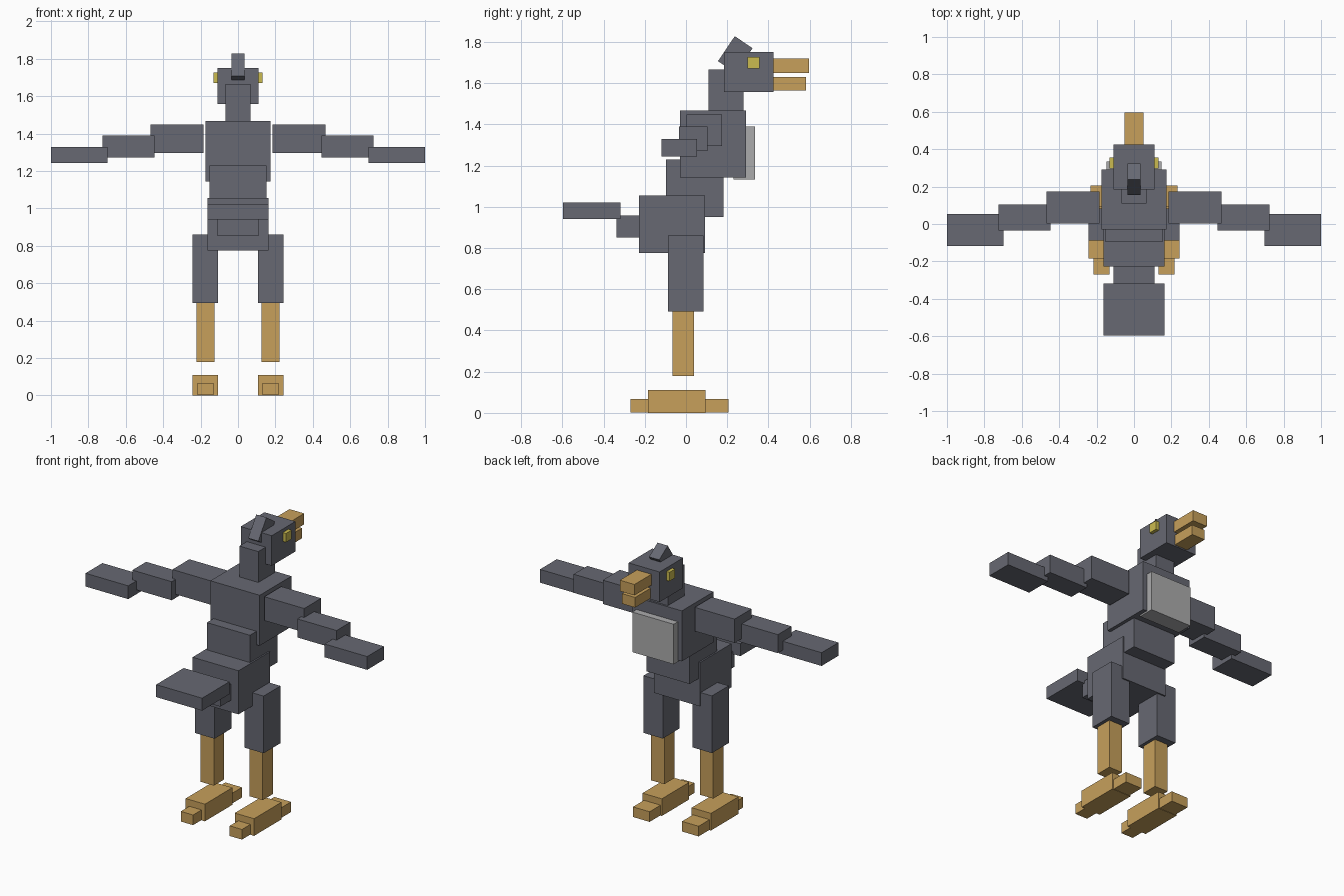
import bpy
import math

if "Cube" in bpy.data.objects:
    bpy.data.objects.remove(bpy.data.objects["Cube"])


def material(name, r, g, b):
    m = bpy.data.materials.new(name)
    m.diffuse_color = (r, g, b, 1)
    m.use_nodes = True
    m.node_tree.nodes["Principled BSDF"].inputs["Base Color"].default_value = m.diffuse_color
    return m


slate = material("slate_grey", 0.135, 0.14, 0.17)
ochre = material("ochre", 0.57, 0.35, 0.105)
yellow = material("yellow", 0.60, 0.50, 0.08)
pale = material("pale_grey", 0.41, 0.41, 0.415)


def box(name, mat, x, y, z, tilt=0):
    """Box from (min, max) ranges, optionally tilted about the x axis."""
    bpy.ops.mesh.primitive_cube_add(
        size=1, location=[sum(r) / 2 for r in (x, y, z)], rotation=(tilt, 0, 0))
    ob = bpy.context.object
    ob.name = name
    ob.scale = [r[1] - r[0] for r in (x, y, z)]
    ob.data.materials.append(mat)
    return ob


def centred(name, mat, half, y, z, tilt=0):
    return box(name, mat, (-half, half), y, z, tilt)


def pair(name, mat, x, y, z):
    box(name + "_right", mat, x, y, z)
    box(name + "_left", mat, (-x[1], -x[0]), y, z)


# Head, beak and crest
centred("head", slate, 0.11, (0.185, 0.425), (1.557, 1.75))
centred("upper_beak", ochre, 0.052, (0.42, 0.597), (1.65, 1.72))
centred("lower_beak", ochre, 0.047, (0.42, 0.583), (1.565, 1.63))
centred("crest", slate, 0.036, (0.187, 0.291), (1.665, 1.811), math.radians(-34))
pair("eye", yellow, (0.10, 0.132), (0.298, 0.356), (1.67, 1.727))

# Body
centred("neck", slate, 0.067, (0.11, 0.28), (1.42, 1.665))
centred("chest", slate, 0.175, (-0.03, 0.292), (1.143, 1.467))
centred("breast_plate", pale, 0.147, (0.23, 0.335), (1.133, 1.39))
centred("abdomen", slate, 0.153, (-0.097, 0.182), (0.95, 1.23))
centred("pelvis", slate, 0.163, (-0.228, 0.093), (0.775, 1.055))

# Tail
centred("tail_base", slate, 0.11, (-0.337, -0.2), (0.852, 0.957))
centred("tail_fan", slate, 0.163, (-0.597, -0.318), (0.94, 1.02))

# Wings
pair("upper_wing", slate, (0.185, 0.468), (0.003, 0.175), (1.295, 1.448))
pair("middle_wing", slate, (0.446, 0.725), (-0.035, 0.104), (1.271, 1.39))
pair("wing_tip", slate, (0.697, 1.0), (-0.118, 0.053), (1.243, 1.328))

# Legs and feet
pair("thigh", slate, (0.106, 0.243), (-0.087, 0.084), (0.493, 0.86))
pair("shin", ochre, (0.126, 0.221), (-0.065, 0.04), (0.178, 0.53))
pair("foot", ochre, (0.106, 0.243), (-0.184, 0.094), (0.0, 0.11))
pair("front_toe", ochre, (0.115, 0.233), (0.08, 0.205), (0.002, 0.067))
pair("back_toe", ochre, (0.13, 0.217), (-0.27, -0.17), (0.002, 0.067))
